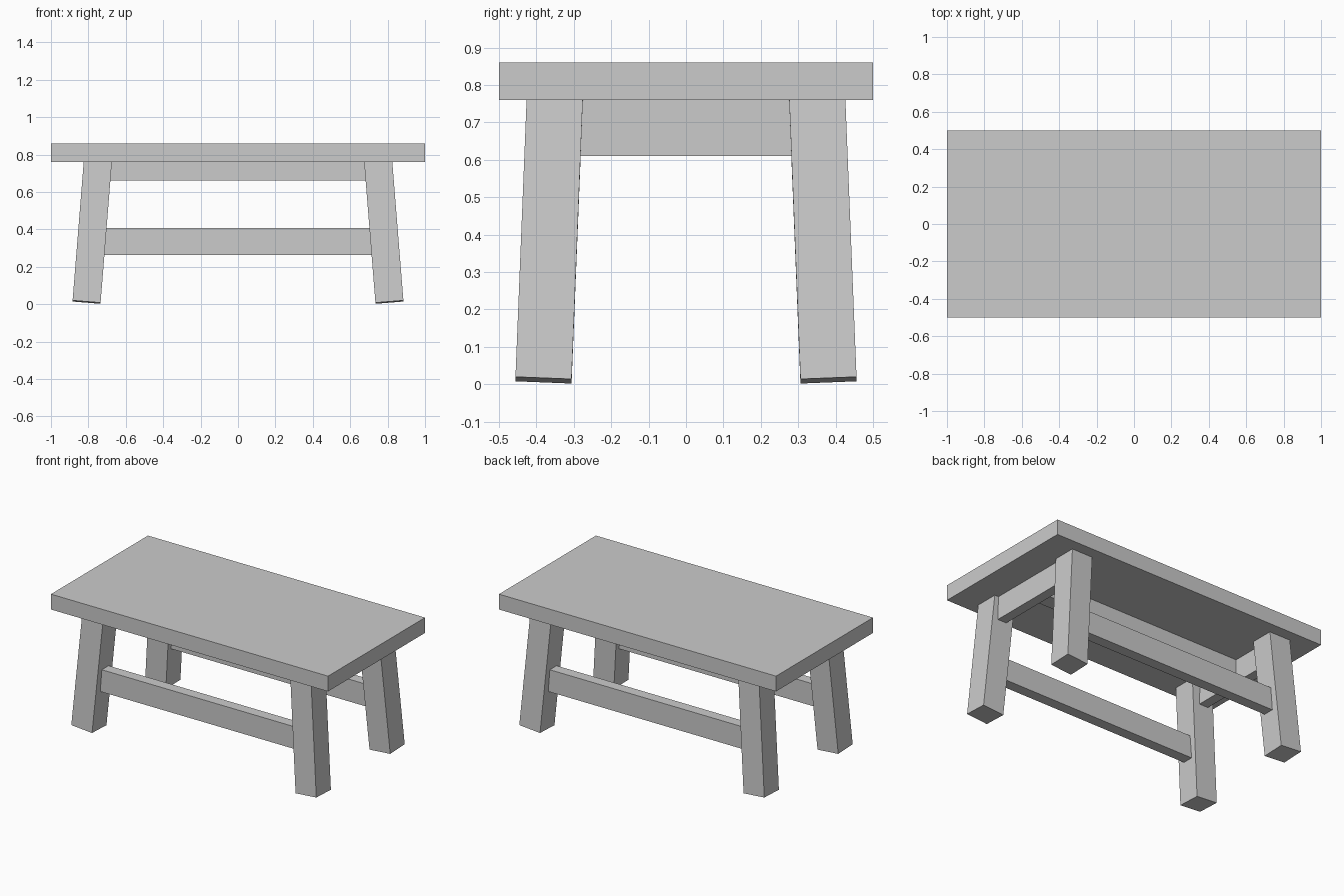
import bpy
from mathutils import Matrix, Vector

if "Cube" in bpy.data.objects:
    bpy.data.objects.remove(bpy.data.objects["Cube"])


def box(name, lo, hi):
    """Axis-aligned box between two corners."""
    lo, hi = Vector(lo), Vector(hi)
    bpy.ops.mesh.primitive_cube_add(size=1)
    ob = bpy.context.object
    ob.name = name
    ob.data.transform(Matrix.Translation((lo + hi) / 2) @ Matrix.Diagonal((*(hi - lo), 1)))
    return ob


# Thick slab top
box("table_top", (-1, -0.5, 0.76), (1, 0.5, 0.86))

# Four square legs splayed outwards, ends cut square to the leg
LEG, TILT_X, TILT_Y = 0.15, 0.04, 0.08
for sx, side in ((-1, "left"), (1, "right")):
    for sy, end in ((-1, "front"), (1, "back")):
        leg = box(f"{end}_{side}_leg", (-LEG / 2, -LEG / 2, -0.385), (LEG / 2, LEG / 2, 0.385))
        leg.location = (sx * 0.779, sy * 0.3655, 0.3945)
        leg.rotation_euler = (sy * TILT_X, -sx * TILT_Y, 0)

# Long stretchers between the legs
for sy, end in ((-1, "front"), (1, "back")):
    y = sy * 0.365
    box(f"{end}_stretcher", (-0.75, y - 0.035, 0.263), (0.75, y + 0.035, 0.408))

# Short aprons under the top at each end
for sx, side in ((-1, "left"), (1, "right")):
    x = sx * 0.765
    box(f"{side}_apron", (x - 0.032, -0.31, 0.61), (x + 0.032, 0.31, 0.76))

# Centre beam joining the aprons
box("centre_beam", (-0.74, -0.05, 0.66), (0.74, 0.05, 0.76))
